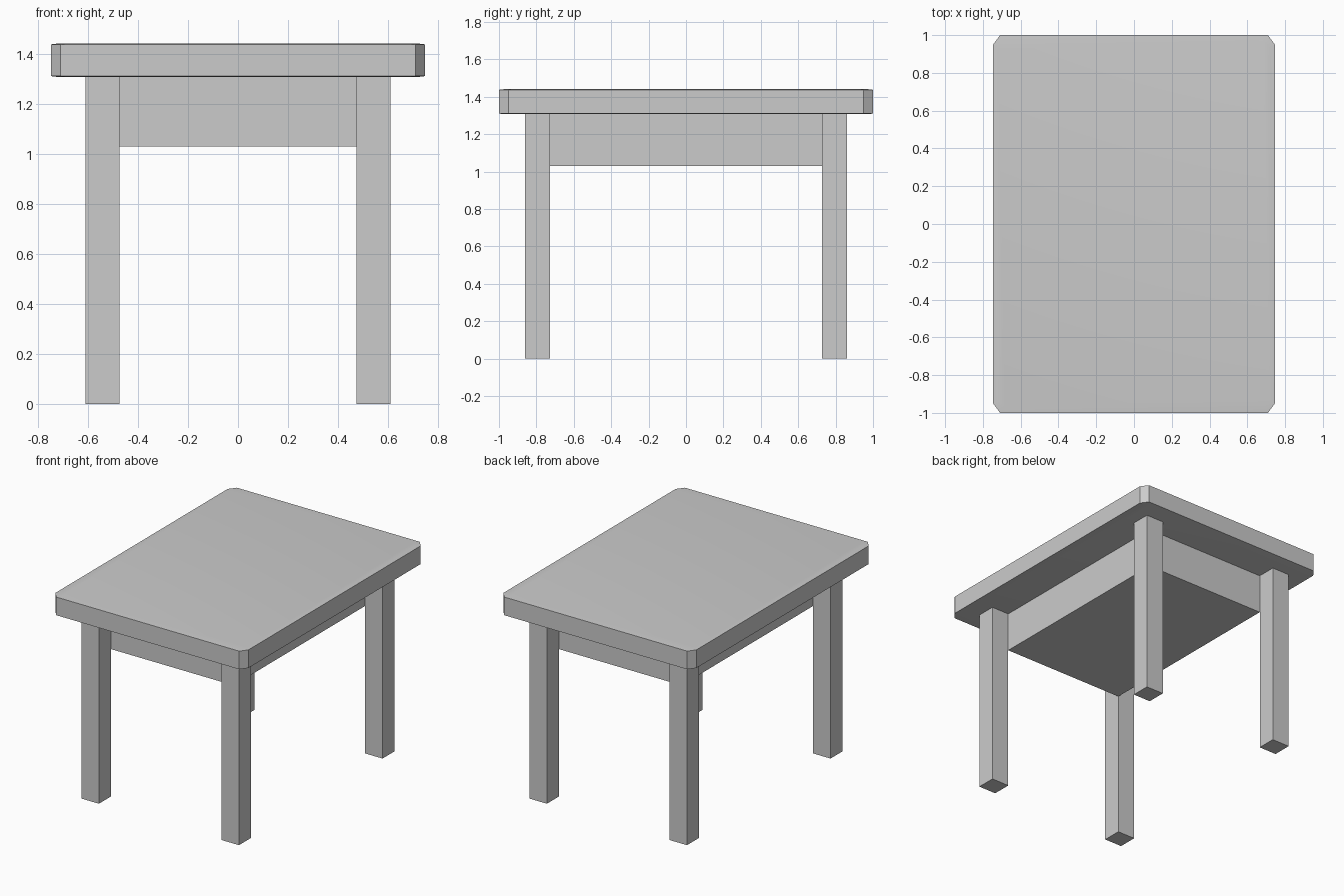
import bpy, bmesh

if "Cube" in bpy.data.objects:
    bpy.data.objects.remove(bpy.data.objects["Cube"])


def add_object(name, bm):
    bmesh.ops.recalc_face_normals(bm, faces=bm.faces)
    mesh = bpy.data.meshes.new(name)
    bm.to_mesh(mesh)
    bm.free()
    obj = bpy.data.objects.new(name, mesh)
    bpy.context.collection.objects.link(obj)
    return obj


def box(name, x0, x1, y0, y1, z0, z1):
    bm = bmesh.new()
    bmesh.ops.create_cube(bm, size=1)
    for v in bm.verts:
        v.co.x = x1 if v.co.x > 0 else x0
        v.co.y = y1 if v.co.y > 0 else y0
        v.co.z = z1 if v.co.z > 0 else z0
    return add_object(name, bm)


# Tabletop: chamfered rectangle with very slightly crowned top and bottom
X, Y, CX, CY = 0.746, 1.0, 0.037, 0.05
bm = bmesh.new()
rings = []
for inset, z in ((0.025, 1.307), (0, 1.31), (0, 1.437), (0.025, 1.44)):
    x, y = X - inset, Y - inset
    outline = [(x, y - CY), (x - CX, y), (CX - x, y), (-x, y - CY),
               (-x, CY - y), (CX - x, -y), (x - CX, -y), (x, CY - y)]
    rings.append([bm.verts.new((px, py, z)) for px, py in outline])
for a, b in zip(rings, rings[1:]):
    for i in range(8):
        j = (i + 1) % 8
        bm.faces.new((a[i], a[j], b[j], b[i]))
bm.faces.new(rings[0])
bm.faces.new(rings[-1])
top = add_object("tabletop", bm)
bpy.context.view_layer.objects.active = top
top.select_set(True)
bpy.ops.object.shade_smooth_by_angle()

# Apron: solid block between the inner corners of the legs
box("apron", -0.474, 0.474, -0.726, 0.726, 1.03, 1.308)

# Four square legs
for sx, side in ((-1, "left"), (1, "right")):
    for sy, end in ((-1, "front"), (1, "back")):
        xs = sorted((sx * 0.474, sx * 0.61))
        ys = sorted((sy * 0.726, sy * 0.86))
        box(f"{end}_{side}_leg", *xs, *ys, 0, 1.308)
